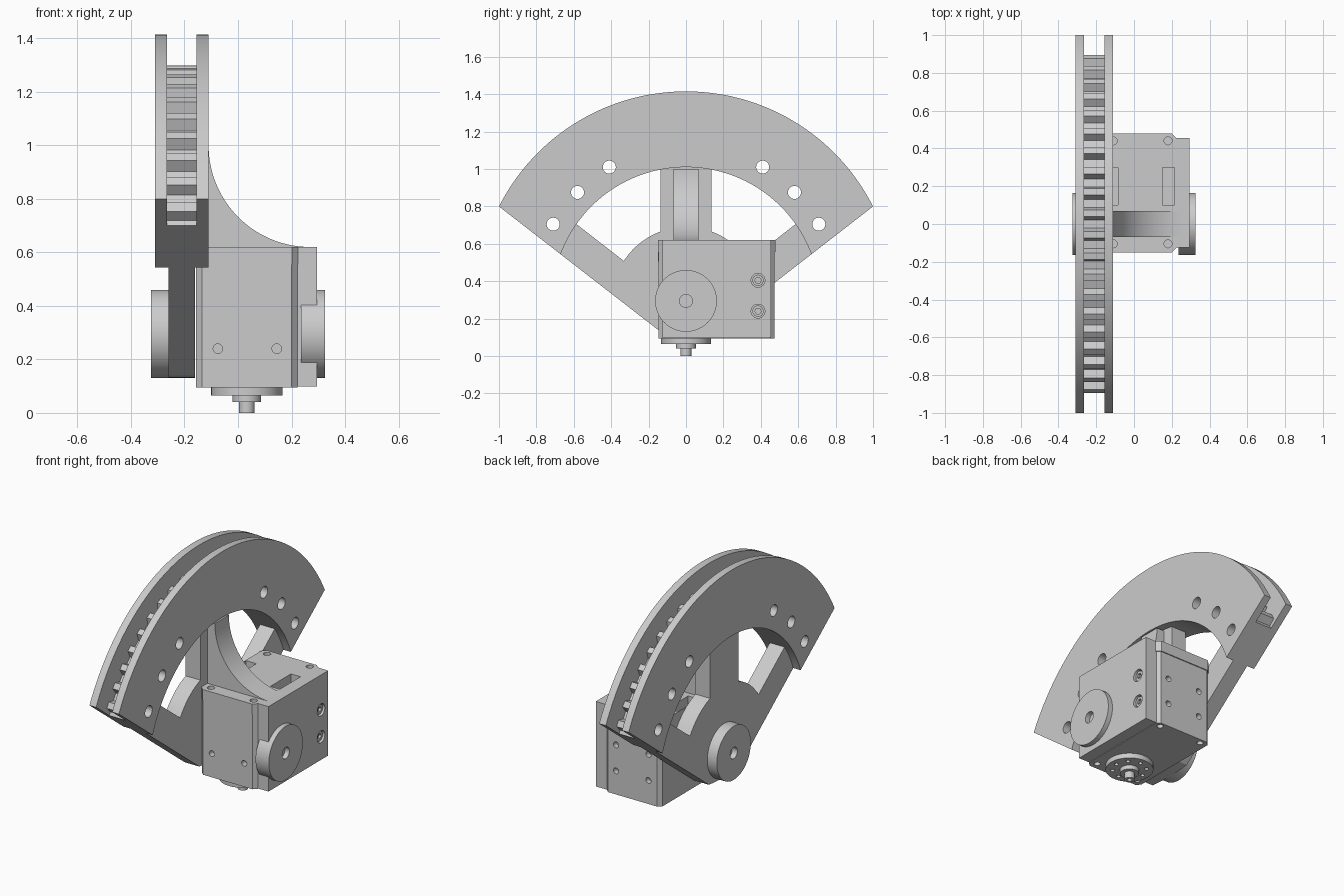
import bpy, bmesh
from math import sin, cos, asin, radians, pi, sqrt
from mathutils import Matrix, Vector

if "Cube" in bpy.data.objects:
    bpy.data.objects.remove(bpy.data.objects["Cube"])

grey = bpy.data.materials.new("light_grey")
grey.use_nodes = True
grey.diffuse_color = (0.6, 0.6, 0.6, 1)
grey.node_tree.nodes["Principled BSDF"].inputs["Base Color"].default_value = (0.6, 0.6, 0.6, 1)

AXIS_Z = 0.295            # height of the pivot
SLOPE = radians(37.8)     # slope of the sector's end edges
OFFSET = 0.214            # distance of those edges from the pivot
RIM_IN, RIM_OUT = 0.715, 1.12


def finish(name, bm):
    bmesh.ops.recalc_face_normals(bm, faces=bm.faces)
    mesh = bpy.data.meshes.new(name)
    bm.to_mesh(mesh)
    bm.free()
    mesh.materials.append(grey)
    ob = bpy.data.objects.new(name, mesh)
    bpy.context.collection.objects.link(ob)
    return ob


def prism(name, points, axis, lo, hi):
    """Extrude a 2D outline along x (y, z), y (x, z) or z (x, y)."""
    place = {"x": lambda a, b: (lo, a, b), "y": lambda a, b: (a, lo, b),
             "z": lambda a, b: (a, b, lo)}[axis]
    bm = bmesh.new()
    face = bm.faces.new([bm.verts.new(place(a, b)) for a, b in points])
    out = bmesh.ops.extrude_face_region(bm, geom=[face])
    move = Vector([hi - lo if axis == c else 0 for c in "xyz"])
    bmesh.ops.translate(bm, vec=move, verts=[v for v in out["geom"] if isinstance(v, bmesh.types.BMVert)])
    return finish(name, bm)


def circle(a, b, r, n=48):
    return [(a + r * cos(2 * pi * i / n), b + r * sin(2 * pi * i / n)) for i in range(n)]


def rect(a0, a1, b0, b1, c=0):
    if not c:
        return [(a0, b0), (a1, b0), (a1, b1), (a0, b1)]
    return [(a0 + c, b0), (a1 - c, b0), (a1, b0 + c), (a1, b1 - c),
            (a1 - c, b1), (a0 + c, b1), (a0, b1 - c), (a0, b0 + c)]


def cut(ob, cutters):
    for c in cutters:
        c.hide_render = True
        mod = ob.modifiers.new("cut", "BOOLEAN")
        mod.operation, mod.solver, mod.object = "DIFFERENCE", "EXACT", c
        bpy.context.view_layer.objects.active = ob
        bpy.ops.object.modifier_apply(modifier=mod.name)
        bpy.data.objects.remove(c)


def drill(points, r, axis, lo, hi, n=20):
    return [prism("cutter", circle(a, b, r, n), axis, lo, hi) for a, b in points]


def polar(r, t):
    return (r * cos(t), AXIS_Z + r * sin(t))


def edge_angle(r):
    return SLOPE - asin(OFFSET / r)


def arc(r, t0, t1, n=64):
    return [polar(r, t0 + (t1 - t0) * i / n) for i in range(n + 1)]


def full_arc(r, n=64):
    return arc(r, edge_angle(r), pi - edge_angle(r), n)


# Grooved sector rim: two cheek plates with a toothed web between
rim_holes = [(s * y, z) for s in (-1, 1) for y, z in ((0.41, 1.01), (0.58, 0.875), (0.71, 0.705))]
cheek = full_arc(RIM_OUT) + full_arc(RIM_IN)[::-1]
for name, lo, hi in (("outer_rim_plate", -0.31, -0.265), ("inner_rim_plate", -0.155, -0.11)):
    cut(prism(name, cheek, "x", lo, hi), drill(rim_holes, 0.035, "x", -0.4, 0, 24))

ROOT, TIP, TEETH = 0.96, 1.005, 20
start = edge_angle(ROOT)
pitch = (pi - 2 * start) / TEETH
teeth = [polar(ROOT, start)]
for i in range(TEETH):
    for r, f in ((ROOT, 0.2), (TIP, 0.34), (TIP, 0.66), (ROOT, 0.8)):
        teeth.append(polar(r, start + pitch * (i + f)))
teeth.append(polar(ROOT, pi - start))
web = prism("toothed_web", teeth + full_arc(RIM_IN)[::-1], "x", -0.265, -0.155)
cut(web, drill(rim_holes, 0.035, "x", -0.4, 0, 24))

# Hub with two slanted arms and an upright spoke, mirrored across y
HUB, TUCK, SPOKE = 0.395, 0.74, 0.137
inner = OFFSET - 0.179
half = [(0, 0.13), (0.08, 0.133), (0.148, 0.139), polar(TUCK, edge_angle(TUCK)),
        polar(TUCK, SLOPE - asin(inner / TUCK))]
half += arc(HUB, SLOPE - asin(inner / HUB), pi / 2 - asin(SPOKE / HUB), 12)
half += [(SPOKE, AXIS_Z + sqrt(TUCK ** 2 - SPOKE ** 2))]
prism("spoke_plate", half + [(-y, z) for y, z in half[:0:-1]], "x", -0.26, -0.16)

# Pivot bosses on both sides
for name, lo, hi in (("left_boss", 0.235, 0.325), ("right_boss", -0.325, -0.255)):
    boss = prism(name, circle(0, AXIS_Z, 0.165, 64), "x", lo, hi)
    depth = (0.27, 0.4) if lo > 0 else (-0.4, -0.29)
    cut(boss, drill([(0, AXIS_Z)], 0.035, "x", *depth))

# Motor housing with chamfered corners and a top cap
corners = [(x, y) for x in (-0.11, 0.18) for y in (-0.105, 0.44)]
side_holes = [(x, z) for x in (-0.075, 0.145) for z in (0.24, 0.4)]
body = prism("motor_body", rect(-0.157, 0.222, -0.147, 0.472, 0.022), "z", 0.095, 0.555)
cut(body, drill(corners, 0.018, "z", 0.05, 0.13)
    + drill(side_holes, 0.018, "y", 0.44, 0.6)
    + drill([p for p in side_holes if p[1] < 0.3], 0.018, "y", -0.3, -0.11)
    + [prism("cutter", rect(a, b, 0.1, 0.3), "z", 0.48, 0.7) for a, b in ((-0.155, -0.085), (0.15, 0.215))])
cap = prism("motor_cap", rect(-0.16, 0.225, -0.15, 0.478, 0.024), "z", 0.555, 0.62)
cut(cap, drill(corners, 0.021, "z", 0.58, 0.7)
    + [prism("cutter", rect(a, b, 0.1, 0.3), "z", 0.5, 0.7) for a, b in ((-0.155, -0.085), (0.15, 0.215))])
prism("front_tab", rect(-0.015, 0.08, 0.505, 0.555), "y", -0.15, -0.14)

# Side wall with two counterbored screws
wall = prism("side_wall", rect(-0.125, 0.455, 0.098, 0.62), "x", 0.22, 0.295)
screws = [(0.385, 0.24), (0.385, 0.405)]
cut(wall, drill(screws, 0.037, "x", 0.27, 0.4, 24))
for i, (y, z) in enumerate(screws):
    screw = prism("wall_screw_%d" % (i + 1), circle(y, z, 0.03, 24), "x", 0.26, 0.285)
    cut(screw, drill([(y, z)], 0.017, "x", 0.27, 0.4, 6))

# Curved gusset between the spoke and the housing top
curve = [(0.27 - 0.38 * cos(t), 1.0 - 0.38 * sin(t)) for t in [pi / 2 * i / 32 for i in range(33)]]
prism("gusset", [(-0.17, 0.6), (-0.17, 1.0)] + curve + [(0.27, 0.6)], "y", -0.068, 0.068)

# Output flange and stepped shaft under the housing
HX = 0.033
flange = prism("output_flange", circle(HX, 0, 0.133), "z", 0.065, 0.096)
ring = [(HX + 0.095 * cos(i * pi / 4), 0.095 * sin(i * pi / 4)) for i in range(8)]
cut(flange, drill(ring, 0.012, "z", 0.04, 0.085, 12))
prism("shaft_collar", circle(HX, 0, 0.053), "z", 0.04, 0.07)
tip = prism("shaft_tip", circle(HX, 0, 0.029, 32), "z", 0, 0.045)
cut(tip, drill([(HX, 0)], 0.014, "z", -0.05, 0.03, 16))

# Smooth the round surfaces and keep the edges crisp
bpy.ops.object.select_all(action="DESELECT")
for ob in bpy.context.collection.objects:
    if ob.type == "MESH" and ob.data.materials and ob.data.materials[0] == grey:
        ob.select_set(True)
        bpy.context.view_layer.objects.active = ob
bpy.ops.object.shade_smooth_by_angle(angle=radians(25))
